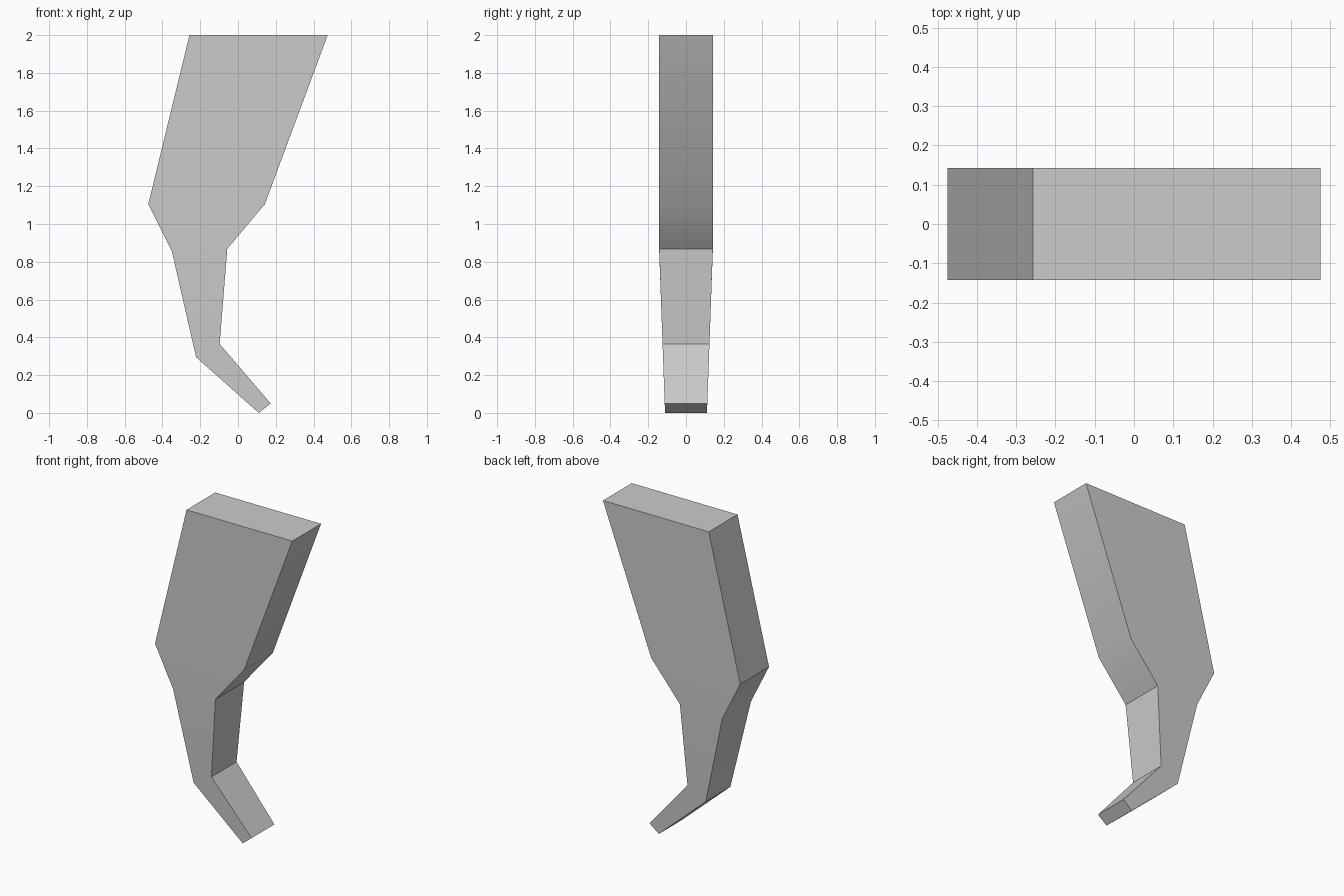
import bpy
import bmesh
import math

cube = bpy.data.objects.get("Cube")
if cube:
    bpy.data.objects.remove(cube, do_unlink=True)

# Plain grey
grey = bpy.data.materials.new("plain grey")
colour = (0.6, 0.6, 0.6, 1)
grey.diffuse_color = colour
grey.use_nodes = True
grey.node_tree.nodes["Principled BSDF"].inputs["Base Color"].default_value = colour

# Cross-sections from top to toe: outer (x, z), inner (x, z), half depth
sections = [
    ((-0.257, 2.0), (0.475, 2.0), 0.142),
    ((-0.475, 1.105), (0.142, 1.105), 0.142),
    ((-0.35, 0.855), (-0.057, 0.868), 0.142),
    ((-0.222, 0.295), (-0.097, 0.365), 0.122),
    ((0.11, 0.0), (0.173, 0.05), 0.111),
]

bm = bmesh.new()
rings = []
for (ox, oz), (ix, iz), d in sections:
    # Depth narrows linearly below the knee, so use each end's own height
    def half(z):
        return min(0.142, 0.111 + 0.031 * z / 0.86)
    corners = [(ox, -half(oz), oz), (ix, -half(iz), iz),
               (ix, half(iz), iz), (ox, half(oz), oz)]
    rings.append([bm.verts.new(c) for c in corners])

# Skin the sections and cap both ends
for a, b in zip(rings, rings[1:]):
    for i in range(4):
        j = (i + 1) % 4
        bm.faces.new((a[i], a[j], b[j], b[i]))
bm.faces.new(rings[0])
bm.faces.new(rings[-1])
bmesh.ops.recalc_face_normals(bm, faces=bm.faces)

mesh = bpy.data.meshes.new("bent_leg")
bm.to_mesh(mesh)
bm.free()
mesh.materials.append(grey)
leg = bpy.data.objects.new("bent_leg", mesh)
bpy.context.collection.objects.link(leg)

# Soften shallow bends, keep the corners crisp
bpy.ops.object.select_all(action='DESELECT')
leg.select_set(True)
bpy.context.view_layer.objects.active = leg
bpy.ops.object.shade_smooth_by_angle(angle=math.radians(30))
